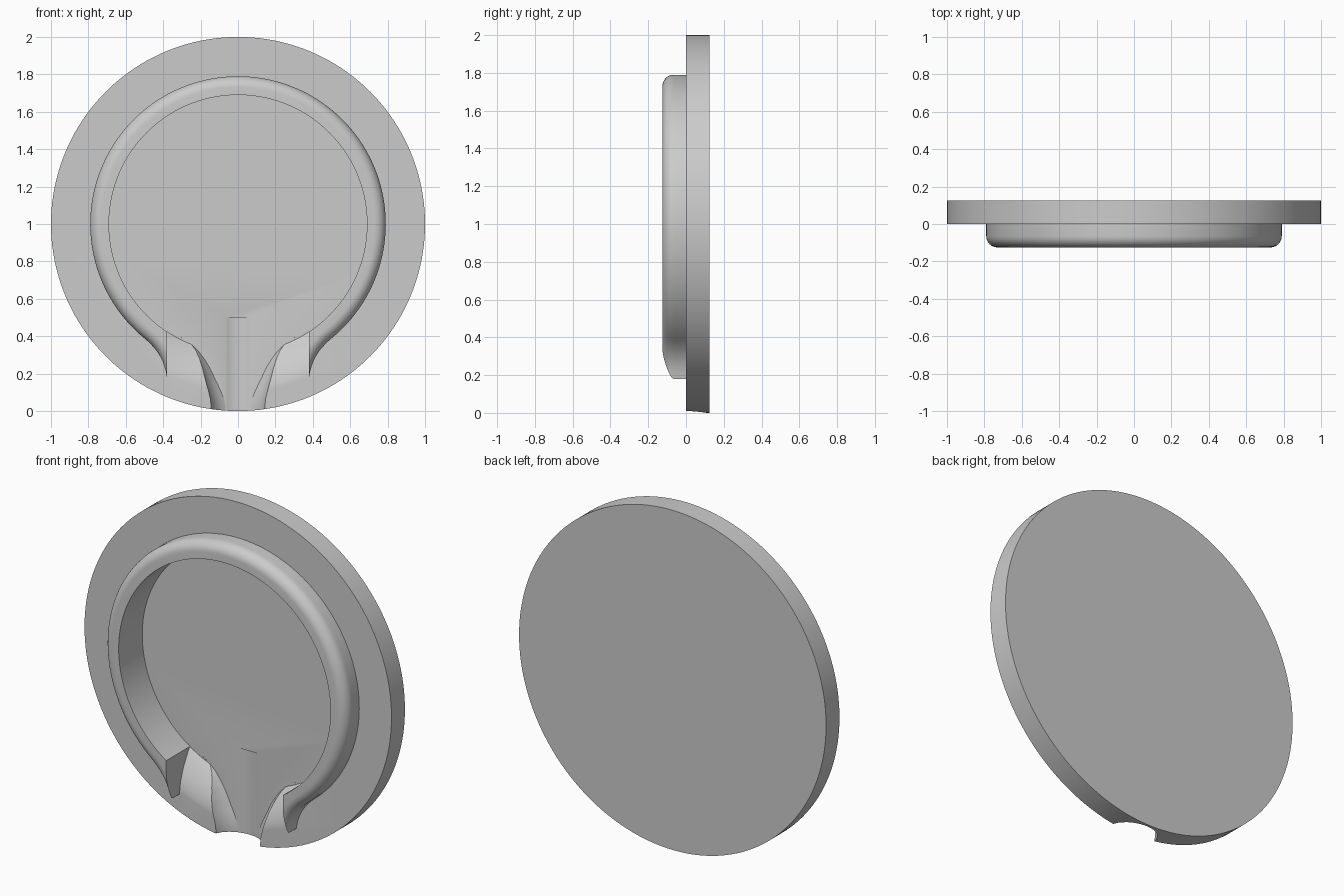
import bpy, bmesh, math
from mathutils import Vector

if "Cube" in bpy.data.objects:
    bpy.data.objects.remove(bpy.data.objects["Cube"])

FLOOR = 0.095      # depth of the round pocket
SEG = 160


def loft(name, sections):
    """Closed solid through a list of equal-length closed sections."""
    bm = bmesh.new()
    rings = [[bm.verts.new(p) for p in s] for s in sections]
    n = len(rings[0])
    for a, b in zip(rings, rings[1:]):
        for i in range(n):
            j = (i + 1) % n
            bm.faces.new((a[i], a[j], b[j], b[i]))
    bm.faces.new(rings[0])
    bm.faces.new(rings[-1][::-1])
    bmesh.ops.recalc_face_normals(bm, faces=bm.faces)
    me = bpy.data.meshes.new(name)
    bm.to_mesh(me)
    bm.free()
    ob = bpy.data.objects.new(name, me)
    bpy.context.collection.objects.link(ob)
    return ob


def disc(name, r, y0, y1):
    return loft(name, [[(r * math.cos(2 * math.pi * i / SEG), y,
                         1 + r * math.sin(2 * math.pi * i / SEG))
                        for i in range(SEG)] for y in (y0, y1)])


def activate(ob):
    bpy.ops.object.select_all(action='DESELECT')
    ob.select_set(True)
    bpy.context.view_layer.objects.active = ob


def cut(ob, cutter):
    cutter.hide_render = True
    activate(ob)
    m = ob.modifiers.new("cut", 'BOOLEAN')
    m.operation, m.solver, m.object = 'DIFFERENCE', 'EXACT', cutter
    bpy.ops.object.modifier_apply(modifier=m.name)
    bpy.data.objects.remove(cutter)


# Base disc with a round pocket
base = disc("base_disc", 1.0, 0.0, 0.125)
cut(base, disc("pocket_cutter", 0.69, -0.3, FLOOR))

# Rounded ramp from the pocket to the front face, between the ring ends
prof = [(0.62, FLOOR - 0.004), (0.685, FLOOR - 0.004)]
prof += [(0.69 + 0.21 * k / 12, FLOOR * (1 - k / 12) ** 1.8 - 0.0005) for k in range(13)]
prof += [(0.90, -0.2), (0.62, -0.2)]
xs = [-0.38 + 0.76 * i / 32 for i in range(33)]
cut(base, loft("ramp_cutter", [[(x, y, 1 - math.sqrt(r * r - x * x)) for r, y in prof]
                               for x in xs]))

# Trumpet-shaped cable outlet, flattened at the pocket floor
YC = -0.038


def trumpet(z, r, steps=10):
    top = math.asin((FLOOR + 0.0005 - YC) / r)
    half = []
    for k in range(steps + 1):
        a = top + (-0.5 - top) * k / steps
        half.append((r * math.cos(a), YC + r * math.sin(a), z))
    return half + [(-x, y, zz) for x, y, zz in reversed(half)]


flare = [(-0.05, 0.149), (0.02, 0.149), (0.06, 0.152), (0.11, 0.163), (0.17, 0.181),
         (0.23, 0.201), (0.28, 0.225), (0.32, 0.25), (0.35, 0.276), (0.38, 0.312),
         (0.40, 0.345)]
cut(base, loft("outlet_cutter", [trumpet(z, r) for z, r in flare]))

# Shallow cable groove in the floor
cut(base, loft("groove_cutter", [[(0.148 * math.cos(2 * math.pi * i / 96),
                                   YC + 0.148 * math.sin(2 * math.pi * i / 96), z)
                                  for i in range(96)] for z in (-0.1, 0.5)]))

# Ring outline: circle that flares outwards at the opening
a0 = math.radians(39.3)
right = [(0.79 * math.sin(a), 1 - 0.79 * math.cos(a))
         for a in (math.pi + (a0 - math.pi) * i / 70 for i in range(71))]
P = [Vector(right[-1]), Vector((0.415, 0.318)), Vector((0.39, 0.25)), Vector((0.38, 0.18))]
for k in range(1, 15):
    t = k / 14
    right.append(tuple(P[0] * (1 - t) ** 3 + P[1] * 3 * t * (1 - t) ** 2
                       + P[2] * 3 * t * t * (1 - t) + P[3] * t ** 3))
right.append((0.365, 0.06))
outline = right + [(-x, z) for x, z in reversed(right[1:])]


def inset(d, y):
    out, n = [], len(outline)
    for i, (x, z) in enumerate(outline):
        p, q = outline[(i - 1) % n], outline[(i + 1) % n]
        if i == len(right) - 1:
            q = (2 * x - p[0], 2 * z - p[1])
        elif i == len(right):
            p = (2 * x - q[0], 2 * z - q[1])
        t = Vector((q[0] - p[0], q[1] - p[1])).normalized()
        out.append((x + t.y * d, y, z - t.x * d))
    return out


# Raised ring with a filleted outer edge
R = 0.06
levels = [(0, 0)] + [(R * (1 - math.cos(k * math.pi / 16)),
                      -0.125 + R * (1 - math.sin(k * math.pi / 16))) for k in range(9)]
ring = loft("raised_ring", [inset(d, y) for d, y in levels])
cut(ring, disc("ring_bore_cutter", 0.69, -0.3, 0.3))
cut(ring, loft("opening_cutter", [[(x, -0.3, -0.2), (x, 0.3, -0.2), (x, 0.3, 0.8), (x, -0.3, 0.8)]
                                  for x in (-0.38, 0.38)]))

for ob in (base, ring):
    activate(ob)
    bpy.ops.object.shade_smooth_by_angle(angle=math.radians(30))
